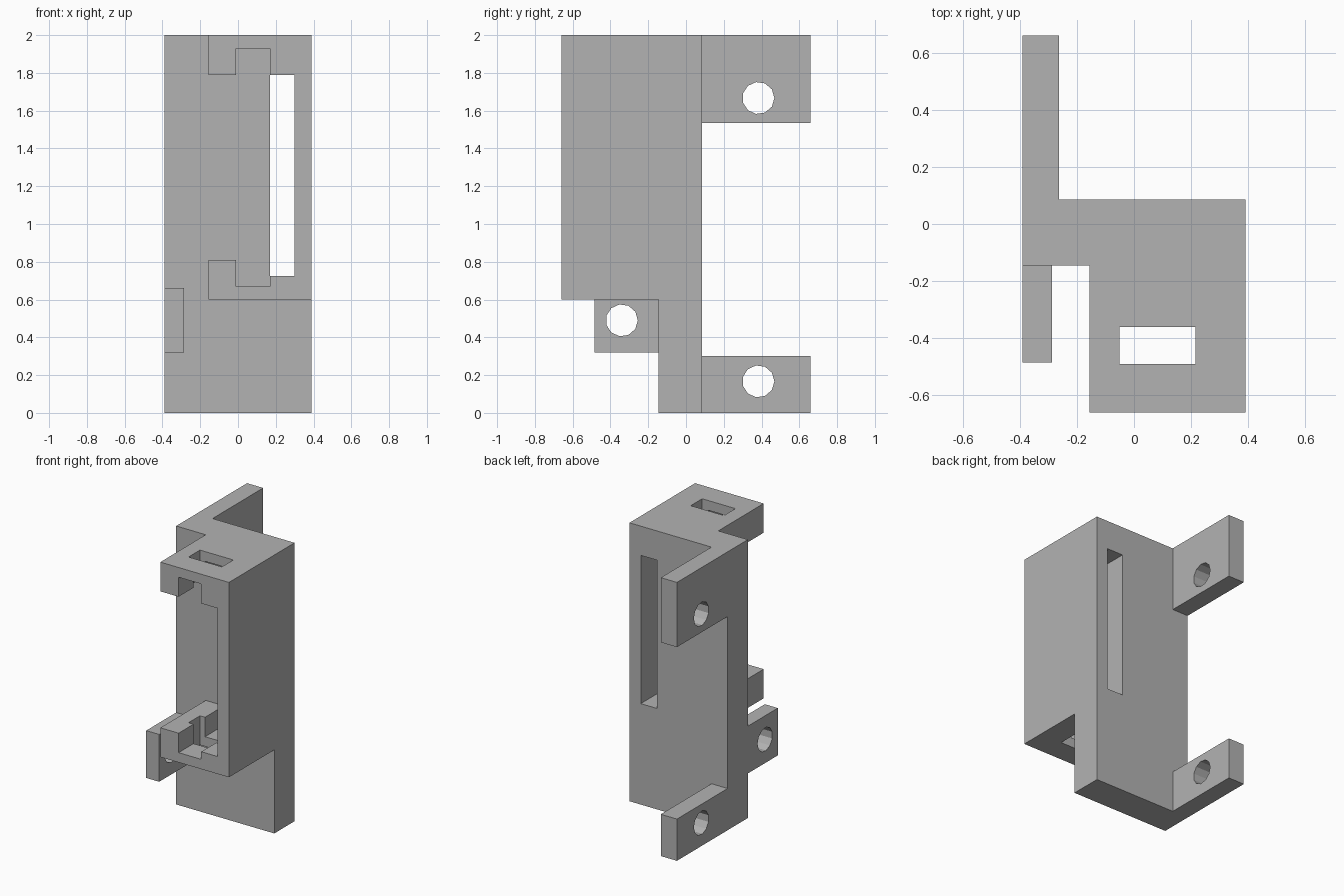
import bpy
import bmesh
from math import pi
from mathutils import Matrix, Vector

cube = bpy.data.objects.get("Cube")
if cube:
    bpy.data.objects.remove(cube, do_unlink=True)

grey = bpy.data.materials.new("plain_grey")
grey.use_nodes = True
colour = (0.45, 0.45, 0.45, 1)
grey.diffuse_color = colour
grey.node_tree.nodes["Principled BSDF"].inputs["Base Color"].default_value = colour


def make_object(name, bm):
    bmesh.ops.recalc_face_normals(bm, faces=bm.faces)
    mesh = bpy.data.meshes.new(name)
    bm.to_mesh(mesh)
    bm.free()
    mesh.materials.append(grey)
    obj = bpy.data.objects.new(name, mesh)
    bpy.context.collection.objects.link(obj)
    return obj


def box(name, x, y, z):
    bm = bmesh.new()
    bmesh.ops.create_cube(bm, size=1)
    for v in bm.verts:
        v.co = Vector(r[0] if c < 0 else r[1] for r, c in zip((x, y, z), v.co))
    return make_object(name, bm)


def prism_y(name, profile, y0, y1):
    bm = bmesh.new()
    face = bm.faces.new([bm.verts.new((x, y0, z)) for x, z in profile])
    new = bmesh.ops.extrude_face_region(bm, geom=[face])["geom"]
    verts = [g for g in new if isinstance(g, bmesh.types.BMVert)]
    bmesh.ops.translate(bm, verts=verts, vec=(0, y1 - y0, 0))
    return make_object(name, bm)


def screw_hole(y, z):
    bm = bmesh.new()
    bmesh.ops.create_cone(bm, cap_ends=True, segments=11, radius1=0.085,
                          radius2=0.085, depth=0.4,
                          matrix=Matrix.Translation((LEFT, y, z)) @ Matrix.Rotation(pi / 2, 4, "Y")
                          @ Matrix.Rotation(pi / 2, 4, "Z"))
    bmesh.ops.rotate(bm, verts=bm.verts, cent=(LEFT, y, z), matrix=Matrix.Rotation(-pi / 2, 3, "X"))
    return make_object("screw_hole", bm)


def combine(target, other, operation):
    mod = target.modifiers.new(operation.lower(), "BOOLEAN")
    mod.operation = operation
    mod.solver = "EXACT"
    mod.object = other
    bpy.context.view_layer.objects.active = target
    bpy.ops.object.modifier_apply(modifier=mod.name)
    bpy.data.objects.remove(other, do_unlink=True)


LEFT, RIGHT, FRONT, BACK = -0.39, 0.39, -0.66, 0.66
PLATE_FRONT, PLATE_BACK = -0.145, 0.085

# Upright back plate
bracket = box("mounting_bracket", (LEFT, RIGHT), (PLATE_FRONT, PLATE_BACK), (0, 2))

# C-shaped housing with stepped jaws
arm, step, inner, wall = -0.155, -0.01, 0.17, 0.3
housing = [(arm, 2), (arm, 1.79), (step, 1.79), (step, 1.93), (inner, 1.93),
           (inner, 1.79), (wall, 1.79), (wall, 0.725), (inner, 0.725),
           (inner, 0.67), (step, 0.67), (step, 0.81), (arm, 0.81),
           (arm, 0.6), (RIGHT, 0.6), (RIGHT, 2)]
combine(bracket, prism_y("housing", housing, FRONT, -0.1), "UNION")

# Two rear lugs and one front lug
for z in ((1.535, 2), (0, 0.3)):
    combine(bracket, box("rear_lug", (LEFT, -0.262), (0, BACK), z), "UNION")
combine(bracket, box("front_lug", (LEFT, -0.287), (-0.485, 0), (0.32, 0.66)), "UNION")

# Slot through the plate and vertical slot through both jaws
combine(bracket, box("plate_slot", (inner, wall), (-0.2, 0.2), (0.725, 1.79)), "DIFFERENCE")
combine(bracket, box("jaw_slot", (-0.05, 0.215), (-0.49, -0.36), (0.4, 2.2)), "DIFFERENCE")

# Screw holes through the lugs
for y, z in ((0.383, 1.667), (0.383, 0.167), (-0.34, 0.49)):
    combine(bracket, screw_hole(y, z), "DIFFERENCE")
